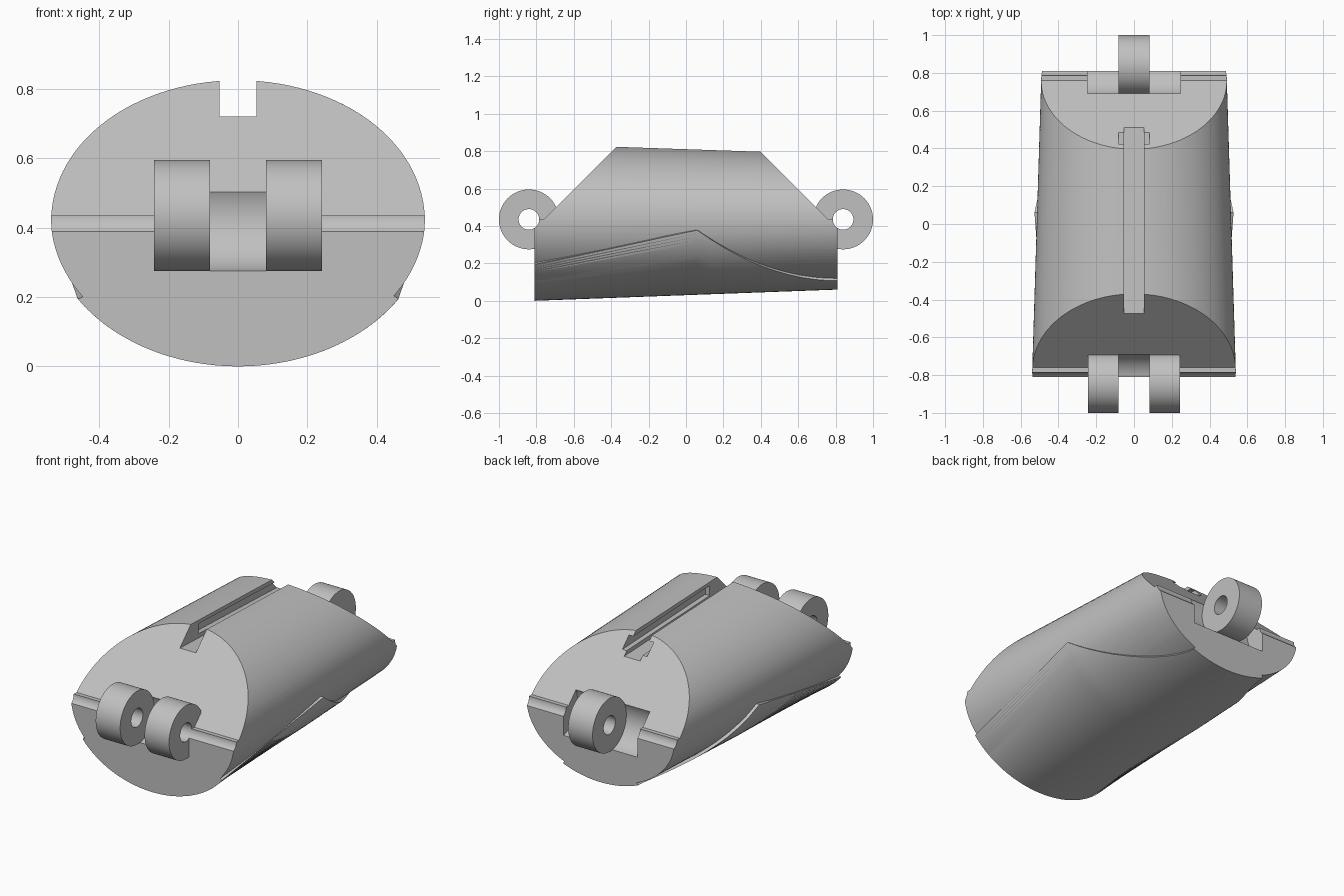
import bpy, bmesh, math

if "Cube" in bpy.data.objects:
    bpy.data.objects.remove(bpy.data.objects["Cube"], do_unlink=True)

MID = 0.43      # height of the body axis
END = 0.81      # half length of the body
PIN_Y, PIN_Z = 0.84, 0.435
KNUCKLE_R, RECESS_R, BORE_R = 0.16, 0.163, 0.055

grey = bpy.data.materials.new("plain_grey")
grey.use_nodes = True
grey.diffuse_color = (0.53, 0.53, 0.53, 1)
grey.node_tree.nodes["Principled BSDF"].inputs["Base Color"].default_value = grey.diffuse_color


def loft(name, rings):
    """Skin a list of equal rings and cap both ends."""
    bm = bmesh.new()
    loops = [[bm.verts.new(p) for p in ring] for ring in rings]
    for a, b in zip(loops, loops[1:]):
        for i in range(len(a)):
            j = (i + 1) % len(a)
            bm.faces.new((a[i], a[j], b[j], b[i]))
    bm.faces.new(loops[0])
    bm.faces.new(loops[-1])
    bmesh.ops.recalc_face_normals(bm, faces=bm.faces)
    mesh = bpy.data.meshes.new(name)
    bm.to_mesh(mesh)
    bm.free()
    mesh.materials.append(grey)
    ob = bpy.data.objects.new(name, mesh)
    bpy.context.collection.objects.link(ob)
    return ob


def prism(name, profile, x0, x1):
    """Extrude a (y, z) profile along x."""
    return loft(name, [[(x, y, z) for y, z in profile] for x in (x0, x1)])


def rod(name, y, z, r, x0, x1, sides=64):
    turn = [2 * math.pi * i / sides for i in range(sides)]
    return prism(name, [(y + r * math.cos(t), z + r * math.sin(t)) for t in turn], x0, x1)


def combine(ob, other, operation):
    mod = ob.modifiers.new(operation.lower(), 'BOOLEAN')
    mod.operation = operation
    mod.solver = 'EXACT'
    mod.object = other
    bpy.context.view_layer.objects.active = ob
    bpy.ops.object.modifier_apply(modifier=mod.name)
    bpy.data.objects.remove(other, do_unlink=True)


def taper(y, front, back):
    return front + (back - front) * (y + END) / (2 * END)


def inner(y):
    return taper(y, 0.54, 0.49), taper(y, 0.41, 0.355)


def outer(y):
    return taper(y, 0.56, 0.507), taper(y, 0.43, 0.37)


def point(size, y, t):
    return (size[0] * math.cos(t), y, MID + size[1] * math.sin(t))


def seam(y):
    """Height of the lower shell's edge along the side."""
    if y < 0.06:
        return 0.38 + (y - 0.06) * 0.2
    return 0.12 + 0.26 * ((END - y) / 0.75) ** 2


# Tapered elliptical body
N = 112
body = loft("body", [[point(inner(y), y, 2 * math.pi * i / N) for i in range(N)]
                     for y in (-0.9, 0.9)])

# Slightly thicker lower shell, peaked at mid length
rings = []
for y in [-0.9, 0.06] + [0.06 + 0.07 * i for i in range(1, 13)]:
    t0 = math.asin((seam(y) - MID) / inner(y)[1])
    arc = [t0 - (math.pi + 2 * t0) * i / 64 for i in range(65)]
    core = [0.9 * s for s in inner(y)]
    rings.append([point(core, y, t0)] + [point(outer(y), y, t) for t in arc]
                 + [point(core, y, math.pi - t0)])
combine(body, loft("lower_shell", rings), 'UNION')

# Upright ends with small ledges and sloping upper faces
half = [(END, -0.2), (END, PIN_Z), (0.76, PIN_Z)]
envelope = half + [(0, 1.195)] + [(-y, z) for y, z in reversed(half)]
combine(body, prism("end_cutter", envelope, -1, 1), 'INTERSECT')

# Slot along the top with an undercut open to the back
slot = [(-0.6, 0.725), (0.6, 0.682), (0.6, 1.3), (-0.6, 1.3)]
undercut = [(-0.3, 0.74), (0.6, 0.705), (0.6, 0.765), (-0.3, 0.80)]
combine(body, prism("slot_cutter", slot, -0.053, 0.053), 'DIFFERENCE')
combine(body, prism("undercut_cutter", undercut, -0.082, 0.082), 'DIFFERENCE')

# Recesses for the mating knuckles
combine(body, rod("front_recess", -PIN_Y, PIN_Z, RECESS_R, -0.082, 0.082), 'DIFFERENCE')
combine(body, rod("back_recess", PIN_Y, PIN_Z, RECESS_R, -0.245, 0.245), 'DIFFERENCE')

# Hinge knuckles: a pair in front, a single one behind
for y, x0, x1 in ((-PIN_Y, -0.243, -0.081), (-PIN_Y, 0.081, 0.243), (PIN_Y, -0.081, 0.081)):
    combine(body, rod("knuckle", y, PIN_Z, KNUCKLE_R, x0, x1), 'UNION')

# Pin bores across the whole width
for y in (-PIN_Y, PIN_Y):
    combine(body, rod("bore_cutter", y, PIN_Z, BORE_R, -1, 1), 'DIFFERENCE')

body.name = "hinged_body_segment"
bpy.ops.object.select_all(action='DESELECT')
body.select_set(True)
bpy.context.view_layer.objects.active = body
bpy.ops.object.shade_smooth_by_angle(angle=math.radians(25))
